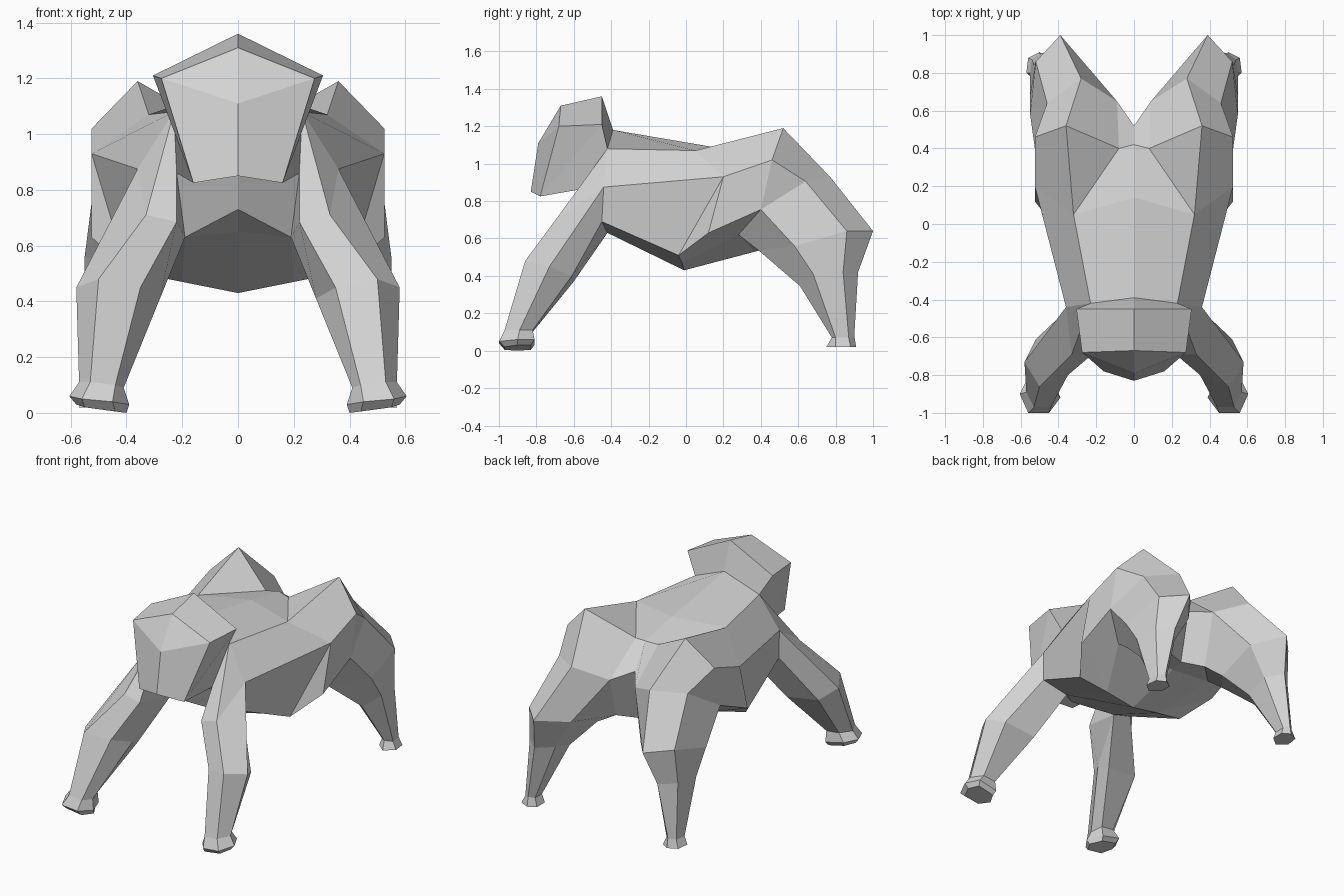
import bpy, bmesh

if "Cube" in bpy.data.objects:
    bpy.data.objects.remove(bpy.data.objects["Cube"])

grey = bpy.data.materials.new("light_grey")
grey.diffuse_color = (0.65, 0.65, 0.65, 1)
grey.use_nodes = True
grey.node_tree.nodes["Principled BSDF"].inputs["Base Color"].default_value = grey.diffuse_color


def loft(name, rings, closed=False, first_cap=False, last_cap=False, skip=()):
    """Skin rings of points; shared points collapse to triangles. Mirrored over x.
    skip lists (ring, segment) cells left open where another part joins."""
    bm = bmesh.new()
    made = {}

    def face(points):
        unique = list(dict.fromkeys(points))
        if len(unique) < 3:
            return
        for p in unique:
            if p not in made:
                made[p] = bm.verts.new(p)
        vs = [made[p] for p in unique]
        if not bm.faces.get(vs):
            bm.faces.new(vs)

    n = len(rings[0])
    for r, (a, b) in enumerate(zip(rings, rings[1:])):
        for i in range(n if closed else n - 1):
            if (r, i) not in skip:
                j = (i + 1) % n
                face((a[i], a[j], b[j], b[i]))
    if first_cap:
        face(rings[0][::-1])
    if last_cap:
        face(rings[-1])
    me = bpy.data.meshes.new(name)
    bm.to_mesh(me)
    bm.free()
    me.materials.append(grey)
    ob = bpy.data.objects.new(name, me)
    bpy.context.collection.objects.link(ob)
    m = ob.modifiers.new("mirror", 'MIRROR')
    m.use_clip = True
    return ob


# Points shared between parts
brow, jaw, crown = (.275, -.68, 1.2), (.16, -.78, .825), (.305, -.45, 1.21)
throat, nape = (.22, -.58, .86), (.23, -.42, 1.08)
shoulder, armpit_out, armpit_in = (.36, -.44, .875), (.35, -.45, .69), (.19, -.42, .63)
hip, flank, groin = (.36, .52, 1.19), (.525, .46, 1.02), (.525, .40, .755)
groin_in, loin = (.36, .28, .62), (.08, .40, 1.03)
rump, crotch = (.09, .65, .85), (.15, .50, .55)
back, waist, belly = (.32, .05, 1.07), (.525, .20, .93), (0, -.01, .43)
rib, rib_in, spine = (.40, -.04, .51), (.2, -.02, .47), (0, .14, 1.09)

# Body: half sections from neck to rump, top centre to bottom centre
loft("body", [
    [(0, -.39, 1.18), nape, nape, shoulder, armpit_out, armpit_in, (0, -.42, .65)],
    [spine, back, back, waist, rib, rib_in, belly],
    [spine, back, back, waist, (.525, .12, .63), rib_in, belly],
    [(0, .42, 1.04), loin, hip, flank, groin, groin_in, (0, .37, .53)],
    [(0, .52, .88), rump, rump, rump, rump, crotch, (0, .45, .55)],
], last_cap=True, skip=[(3, 1), (3, 2), (3, 3), (3, 4)])

# Chest: panel under the head, between the front legs
loft("chest", [
    [(0, -.42, .65), armpit_in],
    [(0, -.60, .73), armpit_in],
    [(0, -.58, .87), throat],
])

# Head: half sections from the face to the nape
loft("head", [
    [(0, -.79, 1.11), brow, jaw, jaw, (0, -.83, .85)],
    [(0, -.67, 1.31), brow, jaw, throat, (0, -.58, .87)],
    [(0, -.45, 1.36), crown, crown, nape, (0, -.42, 1.0)],
    [(0, -.39, 1.18), nape, nape, nape, (0, -.42, 1.0)],
], first_cap=True, skip=[(1, 3), (2, 3)])

# Front legs: shoulder, upper arm, elbow, ankle, foot, sole
loft("front_legs", [
    [shoulder, nape, throat, armpit_in, armpit_in, armpit_out],
    [shoulder, (.33, -.69, .71), (.22, -.69, .685), armpit_in, armpit_in, armpit_out],
    [(.58, -.73, .45), (.50, -.86, .48), (.35, -.80, .45),
     (.28, -.68, .41), (.30, -.60, .37), (.52, -.61, .40)],
    [(.57, -.89, .11), (.53, -.97, .11), (.44, -.97, .10),
     (.41, -.90, .09), (.43, -.82, .10), (.52, -.82, .11)],
    [(.605, -.90, .06), (.56, -1, .05), (.45, -1, .04),
     (.39, -.92, .03), (.43, -.81, .03), (.56, -.81, .06)],
    [(.58, -.90, .03), (.55, -.97, .02), (.44, -.97, .005),
     (.40, -.90, 0), (.44, -.83, .005), (.55, -.83, .03)],
], closed=True, last_cap=True)

# Hind legs: hip, thigh, knee, shin, ankle, sole
loft("hind_legs", [
    [hip, flank, groin, groin_in, crotch, loin],
    [(.28, .77, .93), (.46, .64, .905), groin, groin_in, crotch, rump],
    [(.39, 1.0, .64), (.52, .86, .64), (.55, .58, .56),
     (.38, .39, .535), (.25, .55, .5), (.25, .82, .6)],
    [(.44, .92, .42), (.53, .84, .42), (.55, .68, .41),
     (.46, .61, .345), (.37, .66, .36), (.36, .82, .41)],
    [(.5, .90, .08), (.54, .87, .07), (.55, .80, .07),
     (.5, .78, .07), (.47, .80, .07), (.47, .87, .07)],
    [(.5, .91, .02), (.56, .88, .02), (.57, .80, .02),
     (.51, .75, .02), (.45, .80, .02), (.45, .88, .02)],
], closed=True, last_cap=True, skip=[(0, 4)])
